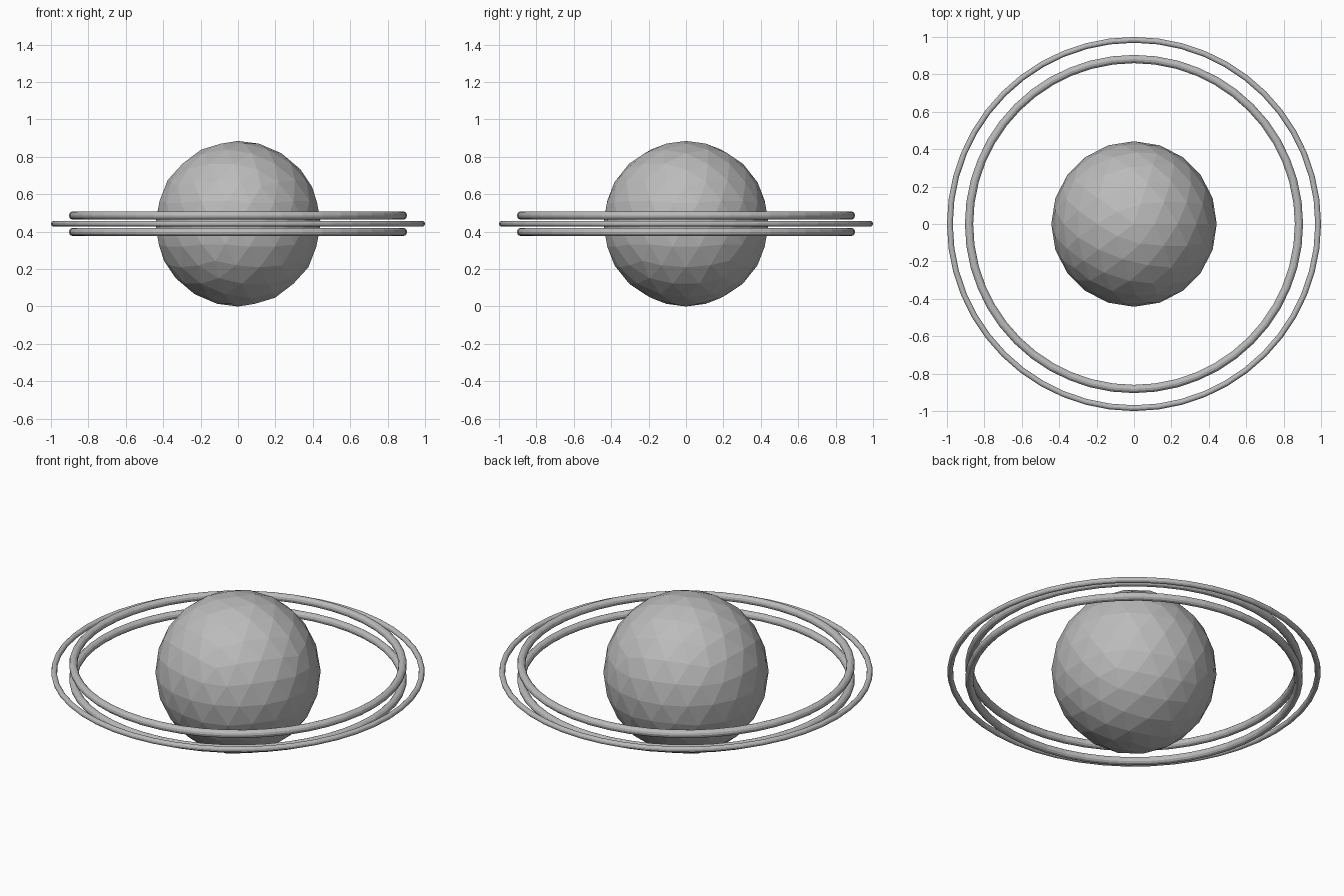
import bpy

if "Cube" in bpy.data.objects:
    bpy.data.objects.remove(bpy.data.objects["Cube"])

CENTER_Z = 0.4425

grey = bpy.data.materials.new("neutral grey")
grey.diffuse_color = (0.5, 0.5, 0.5, 1)
grey.use_nodes = True
grey.node_tree.nodes["Principled BSDF"].inputs["Base Color"].default_value = grey.diffuse_color


def finish(name):
    obj = bpy.context.object
    obj.name = name
    obj.data.materials.append(grey)
    return obj


def ring(name, major, minor, dz):
    bpy.ops.mesh.primitive_torus_add(
        major_radius=major, minor_radius=minor,
        major_segments=48, minor_segments=12,
        location=(0, 0, CENTER_Z + dz))
    return finish(name)


# Faceted planet body
bpy.ops.mesh.primitive_ico_sphere_add(
    subdivisions=3, radius=0.4425, location=(0, 0, CENTER_Z))
finish("planet")

# Two matching inner rings and one thinner outer ring
ring("upper_inner_ring", 0.882, 0.022, 0.044)
ring("lower_inner_ring", 0.882, 0.022, -0.044)
ring("outer_ring", 0.9845, 0.0155, 0)
